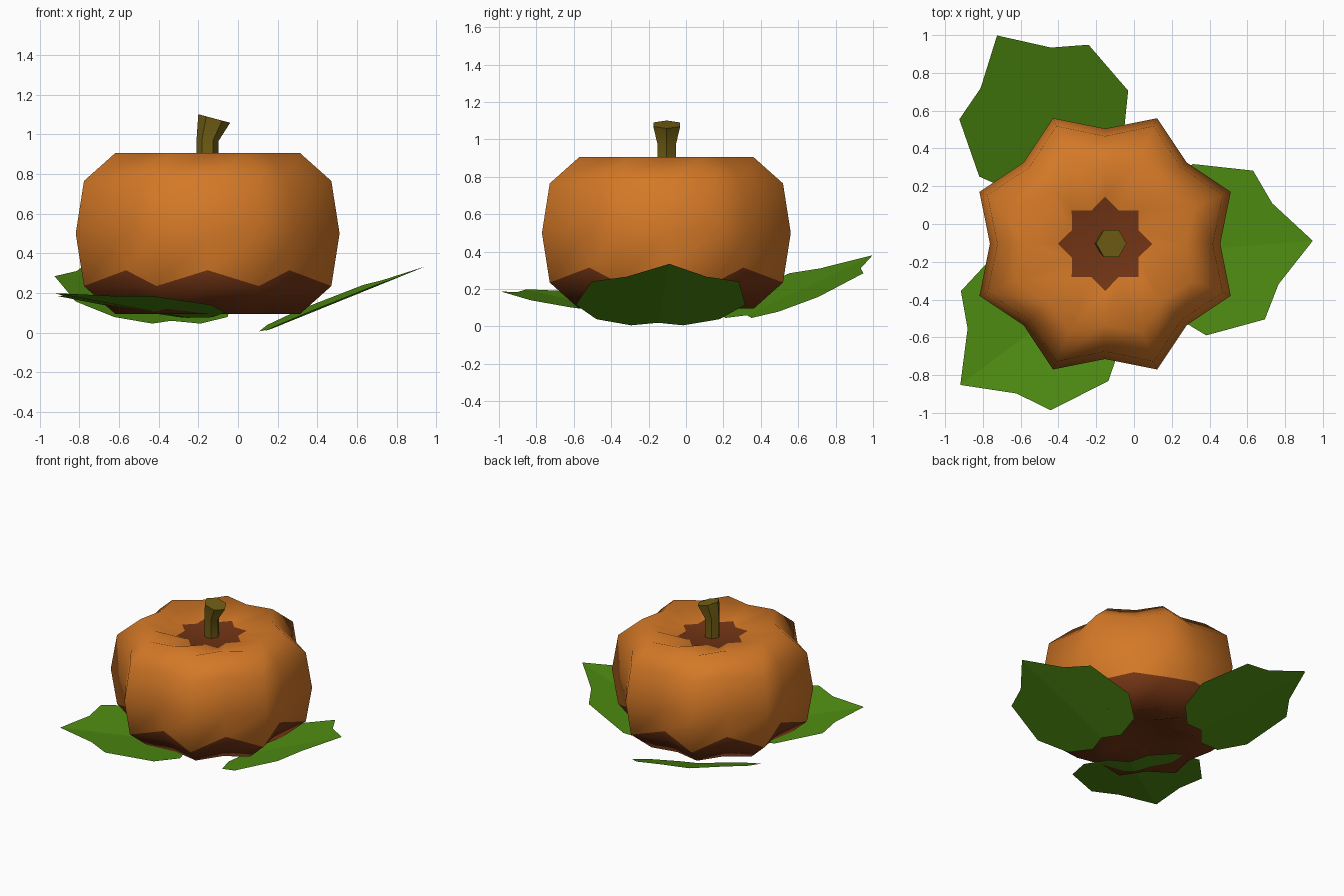
import bpy, bmesh, math
from mathutils import Vector, Matrix

cube = bpy.data.objects.get("Cube")
if cube:
    bpy.data.objects.remove(cube, do_unlink=True)


def material(name, rgb):
    m = bpy.data.materials.new(name)
    m.use_nodes = True
    m.diffuse_color = (*rgb, 1)
    m.node_tree.nodes["Principled BSDF"].inputs["Base Color"].default_value = (*rgb, 1)
    return m


orange = material("orange skin", (0.66, 0.19, 0.02))
brown = material("dark brown skin", (0.17, 0.035, 0.007))
olive = material("olive stem", (0.17, 0.115, 0.007))
green = material("leaf green", (0.08, 0.27, 0.006))


def finish(bm, name, mats, smooth=None):
    bmesh.ops.remove_doubles(bm, verts=bm.verts, dist=0.0005)
    me = bpy.data.meshes.new(name)
    bm.to_mesh(me)
    bm.free()
    ob = bpy.data.objects.new(name, me)
    bpy.context.collection.objects.link(ob)
    for m in mats:
        me.materials.append(m)
    if smooth is not None:
        bpy.ops.object.select_all(action='DESELECT')
        ob.select_set(True)
        bpy.context.view_layer.objects.active = ob
        bpy.ops.object.shade_smooth_by_angle(angle=smooth)
    return ob


def bridge(bm, lower, upper, mat=0):
    n = len(lower)
    for i in range(n):
        j = (i + 1) % n
        bm.faces.new((lower[i], lower[j], upper[j], upper[i])).material_index = mat


def cap(bm, ring, centre, top, mat):
    c = bm.verts.new(centre)
    for i in range(len(ring)):
        a, b = ring[i], ring[(i + 1) % len(ring)]
        bm.faces.new((a, b, c) if top else (b, a, c)).material_index = mat


# Pumpkin body: eight-lobed rings (ridge radius, groove radius, ridge z, groove z)
CX, CY = -0.153, -0.105
RINGS = [
    (0.19, 0.25, 0.155, 0.155),
    (0.505, 0.427, 0.095, 0.095),
    (0.675, 0.570, 0.235, 0.235),
    (0.675, 0.582, 0.235, 0.315),   # edge of the dark underside
    (0.720, 0.610, 0.5, 0.5),
    (0.675, 0.570, 0.765, 0.765),
    (0.505, 0.427, 0.905, 0.905),
    (0.19, 0.25, 0.845, 0.845),     # edge of the dark patch round the stem
]
bm = bmesh.new()
rings = []
for ridge, groove, zr, zg in RINGS:
    ring = []
    for i in range(16):
        a = math.radians(22.5 * i)
        r, z = (ridge, zr) if i % 2 else (groove, zg)
        ring.append(bm.verts.new((CX + r * math.cos(a), CY + r * math.sin(a), z)))
    rings.append(ring)
for k in range(len(rings) - 1):
    bridge(bm, rings[k], rings[k + 1], 1 if k < 3 else 0)
cap(bm, rings[0], (CX, CY, 0.175), False, 1)
cap(bm, rings[-1], (CX, CY, 0.825), True, 1)
finish(bm, "pumpkin_body", [orange, brown], math.pi)

# Stem: bent six-sided tube flaring to a tilted cut end (x, z, radius, tilt)
bm = bmesh.new()
previous = None
for x, z, r, tilt in [(CX, 0.81, 0.056, 0), (CX, 0.975, 0.056, 8), (-0.12, 1.08, 0.083, 15)]:
    turn = Matrix.Rotation(math.radians(tilt), 3, 'Y')
    ring = []
    for i in range(6):
        a = math.radians(60 * i)
        p = turn @ Vector((r * math.cos(a), r * math.sin(a), 0))
        ring.append(bm.verts.new(p + Vector((x, -0.103, z))))
    if previous:
        bridge(bm, previous, ring)
    previous = ring
bm.faces.new(previous)
finish(bm, "stem", [olive], math.radians(40))

# Leaves: one half outline mirrored over a creased midrib
HALF = [(0.84, 0), (0.63, 0.215), (0.54, 0.395), (0.2, 0.455),
        (0.01, 0.33), (-0.054, 0.14), (0, 0)]


def leaf(name, base, heading, pitch, fold):
    place = (Matrix.Translation(base) @ Matrix.Rotation(math.radians(heading), 4, 'Z')
             @ Matrix.Rotation(-math.radians(pitch), 4, 'Y'))
    bm = bmesh.new()
    for side in (1, -1):
        pts = [bm.verts.new(place @ Vector((u, side * v, fold * v))) for u, v in HALF]
        bm.faces.new(pts if side > 0 else pts[::-1])
    finish(bm, name, [green])


leaf("leaf_left", (0.17, -0.15, 0.02), 4.5, 22, 0.05)
leaf("leaf_back", (-0.337, 0.326, 0.06), 120, 22.5, 0.05)
leaf("leaf_front", (-0.256, -0.352, 0.075), 217, 8.5, 0.08)
